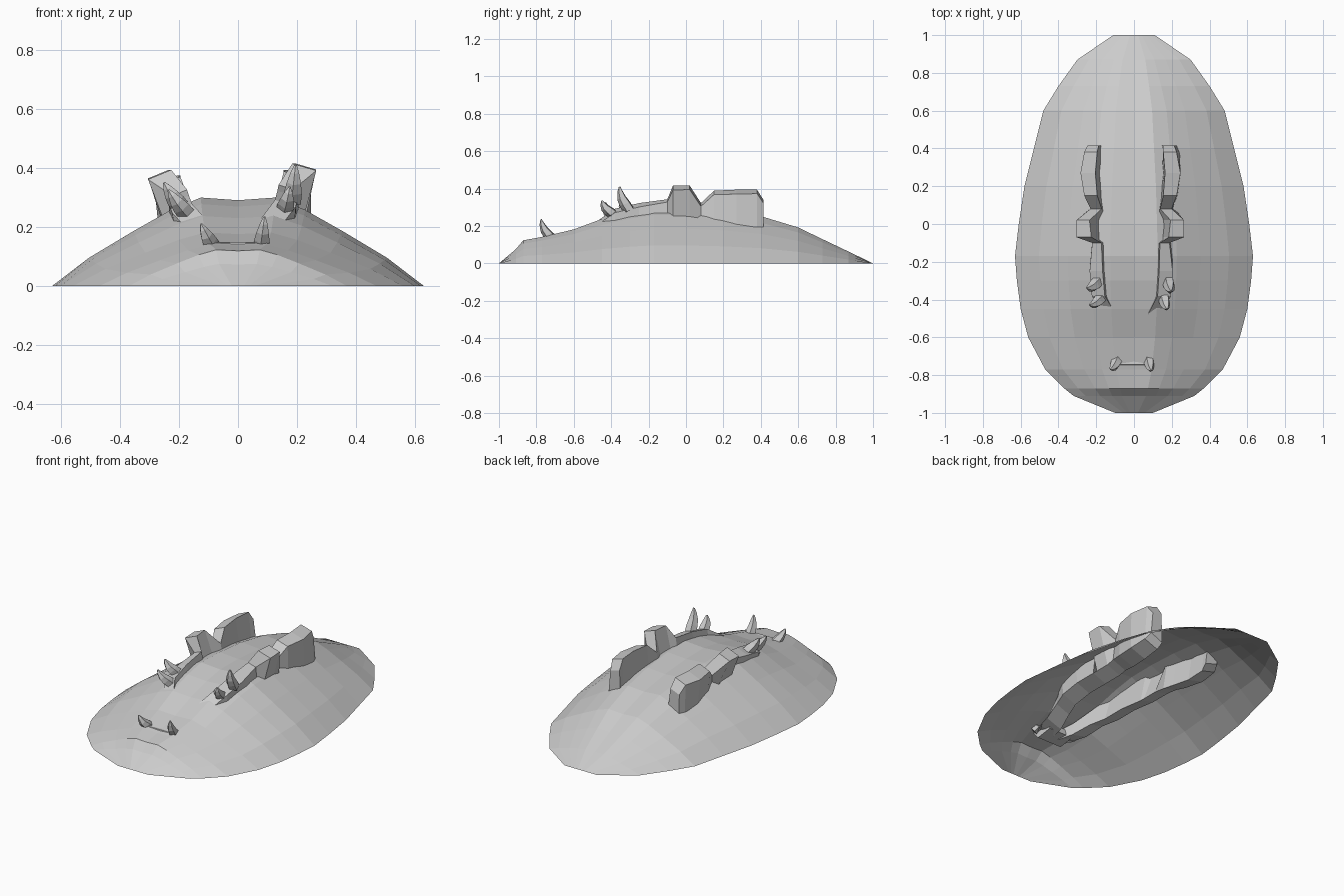
import bpy, bmesh, math
from mathutils import Vector, Matrix

if "Cube" in bpy.data.objects:
    bpy.data.objects.remove(bpy.data.objects["Cube"])


def make_object(name, bm):
    bmesh.ops.recalc_face_normals(bm, faces=bm.faces)
    mesh = bpy.data.meshes.new(name)
    bm.to_mesh(mesh)
    bm.free()
    ob = bpy.data.objects.new(name, mesh)
    bpy.context.collection.objects.link(ob)
    return ob


def loft(bm, rings, closed=True, caps=True):
    rows = [[bm.verts.new(p) for p in ring] for ring in rings]
    n = len(rows[0])
    for a, b in zip(rows, rows[1:]):
        for i in range(n if closed else n - 1):
            j = (i + 1) % n
            bm.faces.new((a[i], a[j], b[j], b[i]))
    if caps:
        bm.faces.new(rows[0])
        bm.faces.new(rows[-1])


# Earth mound: open shell, rows of (y, half width, height)
rows = [(-1.0, .10, 0), (-.91, .32, .075), (-.87, .37, .122), (-.77, .47, .14),
        (-.6, .56, .18), (-.45, .60, .235), (-.3, .62, .275), (-.17, .63, .297),
        (0, .61, .295), (.2, .58, .28), (.4, .53, .25), (.6, .48, .19),
        (.73, .40, .128), (.87, .30, .062), (1.0, .11, 0)]
section = [(0, .98), (.2, 1.01), (.36, .87), (.56, .63), (.8, .325), (1, 0)]
full = [(-u, v) for u, v in section[:0:-1]] + section
bm = bmesh.new()
loft(bm, [[(u * w, y, v * h) for u, v in full] for y, w, h in rows],
     closed=False, caps=False)
make_object("earth_mound", bm)

# Half jaw bones: (y, top x, top z, top width, bottom x, bottom z, bottom width)
stations = [(-.74, .04, .145, .08, .04, .10, .08), (-.66, .07, .15, .10, .07, .09, .10),
            (-.58, .09, .165, .09, .09, .09, .10), (-.47, .125, .225, .07, .12, .12, .09),
            (-.38, .175, .285, .07, .15, .13, .09), (-.25, .185, .315, .07, .16, .14, .09),
            (-.10, .18, .335, .05, .17, .13, .09), (-.07, .245, .405, .08, .17, .13, .09),
            (.02, .25, .405, .07, .17, .13, .09), (.08, .185, .315, .06, .18, .13, .09),
            (.15, .21, .38, .07, .19, .12, .10), (.27, .225, .385, .08, .205, .11, .10),
            (.38, .21, .385, .07, .205, .12, .09), (.415, .20, .33, .06, .195, .15, .08)]
roll = Matrix.Rotation(math.radians(-3), 3, 'Y')
for side, name in ((1, "jaw_bone_right"), (-1, "jaw_bone_left")):
    bm = bmesh.new()
    rings = []
    for y, tx, tz, w, bx, bz, bw in stations:
        ring = [(tx - w / 2, tz), (tx + w / 2, tz - .35 * w),
                (bx + bw / 2, bz + .03), (bx - bw / 2, bz)]
        rings.append([roll @ Vector((side * x, y, z)) for x, z in ring])
    loft(bm, rings)
    make_object(name, bm)

# Chin joining the two halves, just breaking the surface
bm = bmesh.new()
loft(bm, [[(x, -.755, .125), (x, -.745, .148), (x, -.63, .14), (x, -.62, .10),
           (x, -.72, .085)] for x in (-.08, 0, .08)])
make_object("jaw_chin", bm)


# Fluted, curved teeth
def tooth(name, base, tip, radius):
    base, tip = Vector(base), Vector(tip)
    axis = tip - base
    rot = axis.to_track_quat('Z', 'Y')
    bow = Vector((0, -.045, -.015))
    rings = []
    for t, s in ((-.15, 1), (.2, 1), (.5, .8), (.8, .48), (1, .15)):
        c = base + axis * t + bow * max(t, 0) * (1 - t)
        rings.append([c + rot @ Vector((
            math.cos(k * math.pi / 5) * radius * s * (1 if k % 2 else .8),
            math.sin(k * math.pi / 5) * radius * s * (1 if k % 2 else .8), 0))
            for k in range(10)])
    bm = bmesh.new()
    loft(bm, rings)
    make_object(name, bm)


teeth = [((.08, -.72, .14), (.09, -.775, .235), .028),
         ((-.09, -.72, .14), (-.125, -.77, .21), .028),
         ((.185, -.31, .30), (.195, -.355, .41), .032),
         ((.16, -.395, .27), (.175, -.45, .335), .030),
         ((-.20, -.31, .28), (-.25, -.34, .35), .032),
         ((-.18, -.395, .255), (-.235, -.43, .325), .030)]
for i, (b, t, r) in enumerate(teeth):
    tooth(f"tooth_{i + 1}", b, t, r)
